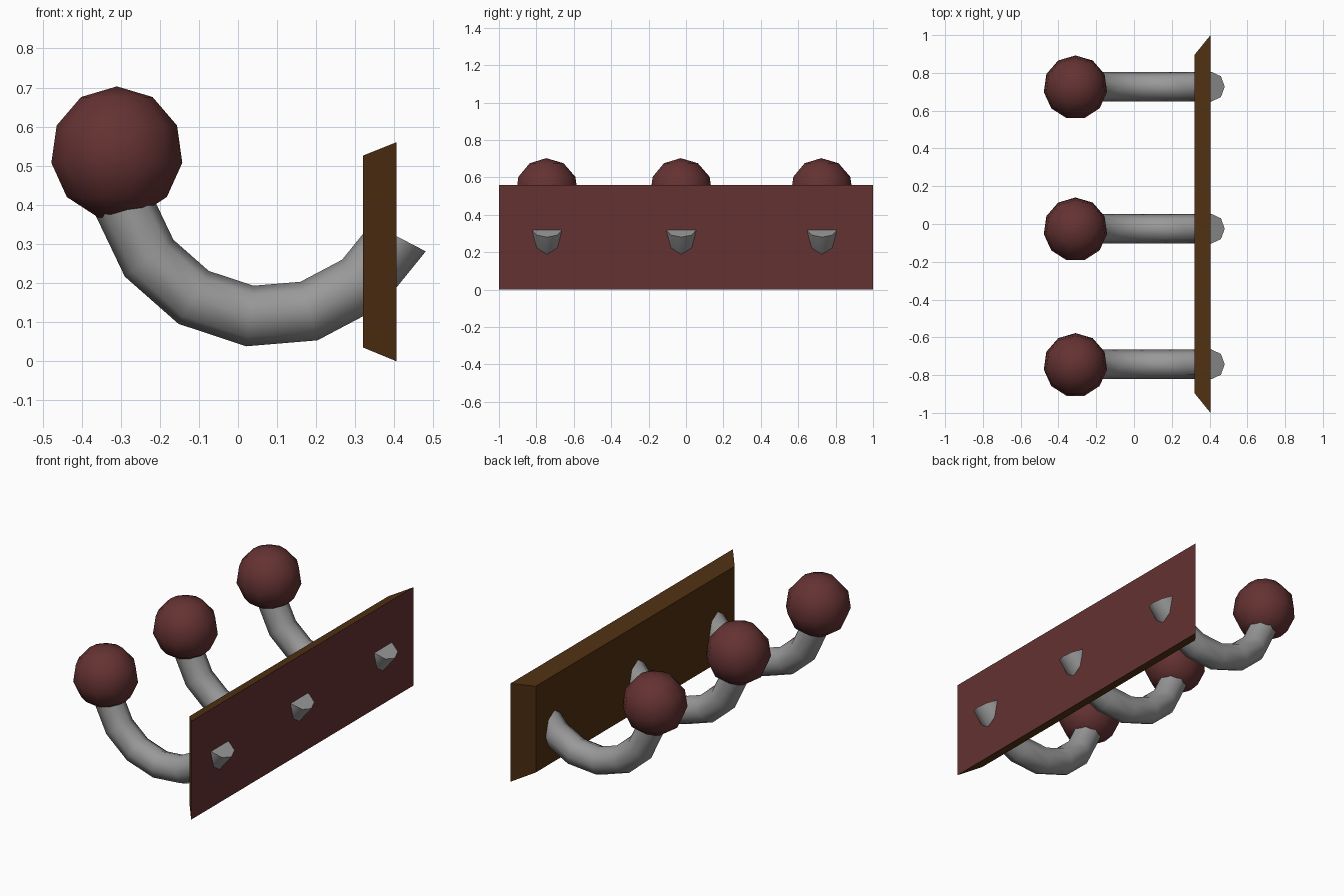
import bpy, bmesh
from math import sin, cos, pi, radians

if "Cube" in bpy.data.objects:
    bpy.data.objects.remove(bpy.data.objects["Cube"])


def material(name, rgb):
    m = bpy.data.materials.new(name)
    m.diffuse_color = (*rgb, 1)
    m.use_nodes = True
    m.node_tree.nodes["Principled BSDF"].inputs["Base Color"].default_value = m.diffuse_color
    return m


RED = material("dark red", (0.13, 0.032, 0.032))
BROWN = material("dark brown", (0.082, 0.03, 0.006))
GREY = material("metal grey", (0.32, 0.32, 0.32))


def finish(name, bm, mats, smooth=None):
    bmesh.ops.recalc_face_normals(bm, faces=bm.faces)
    me = bpy.data.meshes.new(name)
    bm.to_mesh(me)
    bm.free()
    ob = bpy.data.objects.new(name, me)
    bpy.context.collection.objects.link(ob)
    for m in mats:
        me.materials.append(m)
    if smooth:
        bpy.ops.object.select_all(action='DESELECT')
        ob.select_set(True)
        bpy.context.view_layer.objects.active = ob
        bpy.ops.object.shade_smooth_by_angle(angle=radians(smooth))
    return ob


def skin(bm, rings):
    """Bridge successive closed rings of points and cap both ends."""
    loops = [[bm.verts.new(p) for p in r] for r in rings]
    n = len(loops[0])
    for a, b in zip(loops, loops[1:]):
        for i in range(n):
            j = (i + 1) % n
            bm.faces.new((a[i], a[j], b[j], b[i]))
    bm.faces.new(loops[0])
    bm.faces.new(loops[-1])


# Wall board: bevelled slab, small front face and larger red back face
def rect(x, y, z0, z1):
    return [(x, -y, z0), (x, y, z0), (x, y, z1), (x, -y, z1)]


bm = bmesh.new()
skin(bm, [rect(0.32, 0.895, 0.035, 0.526), rect(0.405, 1.0, 0.0, 0.56)])
board = finish("board", bm, [BROWN, RED])
for p in board.data.polygons:
    p.material_index = 1 if p.normal.x > 0.9 else 0


# Hook: octagonal tube swept along an arc, its end poking through the board
def hook(y):
    cx, cz, big, r = 0.075, 0.492, 0.379, 0.078
    rings = []
    for k in range(7):
        a = radians(76 - k * 138.5 / 6)
        ring = []
        for i in range(8):
            t = i * pi / 4
            d = big + r * cos(t)
            ring.append((cx - d * sin(a), y + r * sin(t), cz - d * cos(a)))
        rings.append(ring)
    bm = bmesh.new()
    skin(bm, rings)
    finish("hook", bm, [GREY], 50)


# Knob: eleven-sided ball with a small flat underside
def knob(y):
    r, n = 0.171, 11
    bm = bmesh.new()
    rings = []
    for k in range(1, 6):
        a = k * 2 * pi / n
        rings.append([(-0.31 + r * sin(a) * sin(i * 2 * pi / n),
                       y + r * sin(a) * cos(i * 2 * pi / n),
                       0.532 + r * cos(a)) for i in range(n)])
    skin(bm, rings)
    top = max(bm.faces, key=lambda f: f.calc_center_median().z)
    bmesh.ops.poke(bm, faces=[top])
    max(bm.verts, key=lambda v: len(v.link_edges)).co.z = 0.532 + r
    finish("knob", bm, [RED], 60)


for y in (-0.743, -0.025, 0.727):
    hook(y)
    knob(y - 0.004)
